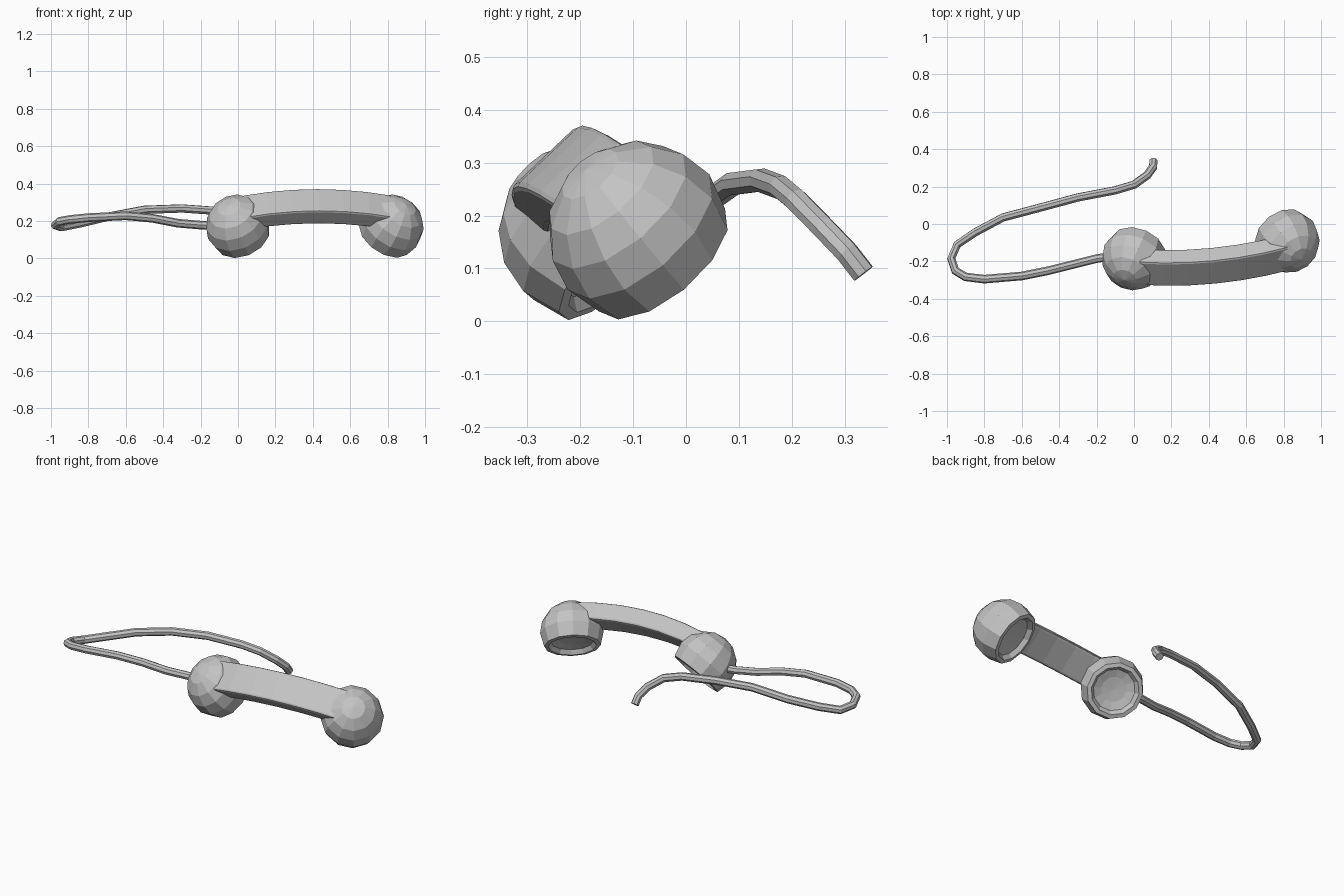
import bpy
import bmesh
import math
from mathutils import Vector

if "Cube" in bpy.data.objects:
    bpy.data.objects.remove(bpy.data.objects["Cube"])

grey = bpy.data.materials.new("light_grey_plastic")
grey.diffuse_color = (0.55, 0.55, 0.55, 1)
grey.use_nodes = True
grey.node_tree.nodes["Principled BSDF"].inputs["Base Color"].default_value = grey.diffuse_color


def make_object(name, bm):
    bmesh.ops.recalc_face_normals(bm, faces=bm.faces)
    mesh = bpy.data.meshes.new(name)
    bm.to_mesh(mesh)
    bm.free()
    mesh.materials.append(grey)
    obj = bpy.data.objects.new(name, mesh)
    bpy.context.collection.objects.link(obj)
    return obj


def bridge(bm, a, b):
    n = len(a)
    for i in range(n):
        j = (i + 1) % n
        bm.faces.new((a[i], a[j], b[j], b[i]))


def cup(name, centre, facing, radius=0.173, sides=12):
    """Faceted ball cut flat on one side, with a dished opening."""
    # (radius, height) profile from back of the ball to the dish
    profile = [(math.sin(math.radians(t)), math.cos(math.radians(t)))
               for t in (22, 45, 67, 90)]
    profile += [(0.89, -0.45), (0.76, -0.47), (0.66, -0.33), (0.40, -0.26)]
    rot = (-Vector(facing)).to_track_quat('Z', 'X')
    bm = bmesh.new()

    def point(r, h, k):
        a = 2 * math.pi * k / sides
        p = Vector((r * math.cos(a), r * math.sin(a), h)) * radius
        return bm.verts.new(rot @ p + Vector(centre))

    rings = [[point(r, h, k) for k in range(sides)] for r, h in profile]
    for a, b in zip(rings, rings[1:]):
        bridge(bm, a, b)
    for ring, h in ((rings[0], 1.0), (rings[-1], -0.23)):
        tip = point(0, h, 0)
        for i in range(sides):
            bm.faces.new((ring[i], ring[(i + 1) % sides], tip))
    return make_object(name, bm)


# Mouthpiece and earpiece, tilted towards each other
cup("mouthpiece", (0.0, -0.182, 0.169), (0.30, 0.68, -0.66))
cup("earpiece", (0.82, -0.09, 0.169), (-0.45, 0.57, -0.68))

# Handle: tilted rectangular section swept along a shallow arc
section = [(-0.10, -0.023), (0.027, 0.097), (0.10, 0.025), (-0.027, -0.095)]
bm = bmesh.new()
rings = []
steps = 6
for i in range(steps + 1):
    t = i / steps
    arch = 4 * t * (1 - t)
    cx = 0.025 + 0.805 * t
    cy = -0.23 + 0.08 * t - 0.033 * arch
    cz = 0.242 + 0.036 * arch
    rings.append([bm.verts.new((cx - 0.1 * y, cy + y, cz + z)) for y, z in section])
for a, b in zip(rings, rings[1:]):
    bridge(bm, a, b)
bm.faces.new(rings[0])
bm.faces.new(rings[-1])
handle = make_object("handle", bm)
bevel = handle.modifiers.new("edge_bevel", 'BEVEL')
bevel.width = 0.012
bevel.segments = 2
bevel.limit_method = 'ANGLE'
bevel.angle_limit = math.radians(40)

# Cord: eight-sided tube along a loose loop
path = [(-0.10, -0.17, 0.175), (-0.20, -0.185, 0.178), (-0.32, -0.215, 0.188),
        (-0.46, -0.25, 0.215), (-0.60, -0.278, 0.228), (-0.80, -0.295, 0.218),
        (-0.90, -0.283, 0.208), (-0.955, -0.25, 0.198), (-0.977, -0.185, 0.178),
        (-0.945, -0.11, 0.167), (-0.85, -0.045, 0.186), (-0.70, 0.035, 0.222),
        (-0.50, 0.088, 0.260), (-0.30, 0.142, 0.267), (-0.10, 0.18, 0.253),
        (0.0, 0.21, 0.228), (0.07, 0.26, 0.177), (0.102, 0.305, 0.130),
        (0.104, 0.336, 0.090)]
curve = bpy.data.curves.new("cord", 'CURVE')
curve.dimensions = '3D'
curve.bevel_depth = 0.023
curve.bevel_resolution = 2
curve.use_fill_caps = True
curve.materials.append(grey)
spline = curve.splines.new('POLY')
spline.points.add(len(path) - 1)
for pt, co in zip(spline.points, path):
    pt.co = (*co, 1)
spline.use_smooth = False
cord = bpy.data.objects.new("cord", curve)
bpy.context.collection.objects.link(cord)
bpy.context.view_layer.objects.active = cord
cord.select_set(True)
bpy.ops.object.convert(target='MESH')
